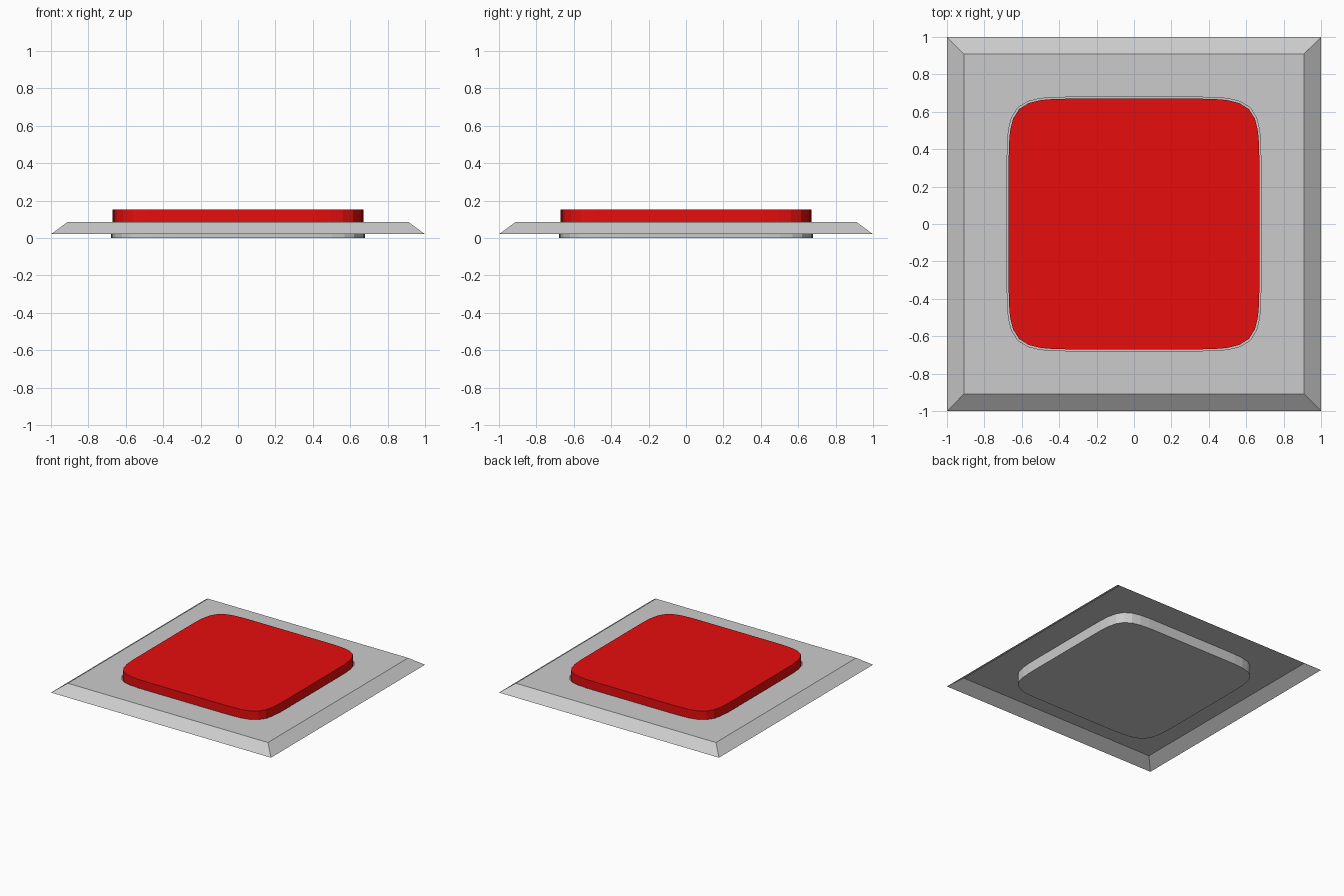
import bpy, bmesh

if "Cube" in bpy.data.objects:
    bpy.data.objects.remove(bpy.data.objects["Cube"])


def rounded_square(c, steps=4):
    """Square outline with softly splined corners (closed uniform B-spline)."""
    side = [(-c + c * i / 2, -c) for i in range(4)]
    ctrl = []
    for _ in range(4):
        ctrl += side
        side = [(-y, x) for x, y in side]
    n, pts = len(ctrl), []
    for i in range(n):
        p = [ctrl[(i + k - 1) % n] for k in range(4)]
        for s in range(steps):
            t = s / steps
            w = ((1 - t) ** 3 / 6, (3 * t**3 - 6 * t**2 + 4) / 6,
                 (-3 * t**3 + 3 * t**2 + 3 * t + 1) / 6, t**3 / 6)
            pts.append(tuple(sum(w[k] * p[k][a] for k in range(4)) for a in (0, 1)))
    return pts


def square(h):
    return [(-h, -h), (h, -h), (h, h), (-h, h)]


def ring(bm, pts, z):
    return [bm.verts.new((x, y, z)) for x, y in pts]


def wall(bm, low, high):
    n = len(low)
    for i in range(n):
        j = (i + 1) % n
        bm.faces.new((low[i], low[j], high[j], high[i]))


def loop_edges(bm, ring_verts):
    return [bm.edges.get((ring_verts[i - 1], ring_verts[i])) for i in range(len(ring_verts))]


def finish(bm, name):
    mesh = bpy.data.meshes.new(name)
    bm.to_mesh(mesh)
    bm.free()
    obj = bpy.data.objects.new(name, mesh)
    bpy.context.collection.objects.link(obj)
    return obj


# Base plate: open-bottomed bevelled shell with a sunken button well
bm = bmesh.new()
skirt = ring(bm, square(1.0), 0.02)
rim = ring(bm, square(0.91), 0.086)
well_top = ring(bm, rounded_square(0.678), 0.086)
well_floor = ring(bm, rounded_square(0.678), 0.0)
wall(bm, skirt, rim)
wall(bm, well_top, well_floor)
bm.faces.new(well_floor)
bmesh.ops.triangle_fill(bm, use_beauty=True, normal=(0, 0, 1),
                        edges=loop_edges(bm, rim) + loop_edges(bm, well_top))
bmesh.ops.recalc_face_normals(bm, faces=bm.faces)
bm.normal_update()
if max(bm.faces, key=lambda f: f.calc_center_median().z).normal.z < 0:
    bmesh.ops.reverse_faces(bm, faces=bm.faces)
finish(bm, "base_plate")

# Red push button sitting in the well
bm = bmesh.new()
low = ring(bm, rounded_square(0.67), 0.01)
high = ring(bm, rounded_square(0.67), 0.152)
wall(bm, low, high)
bm.faces.new(high)
bm.faces.new(low[::-1])
button = finish(bm, "button")
red = bpy.data.materials.new("red")
red.diffuse_color = (0.8, 0.004, 0.004, 1)
red.use_nodes = True
red.node_tree.nodes["Principled BSDF"].inputs["Base Color"].default_value = red.diffuse_color
button.data.materials.append(red)
